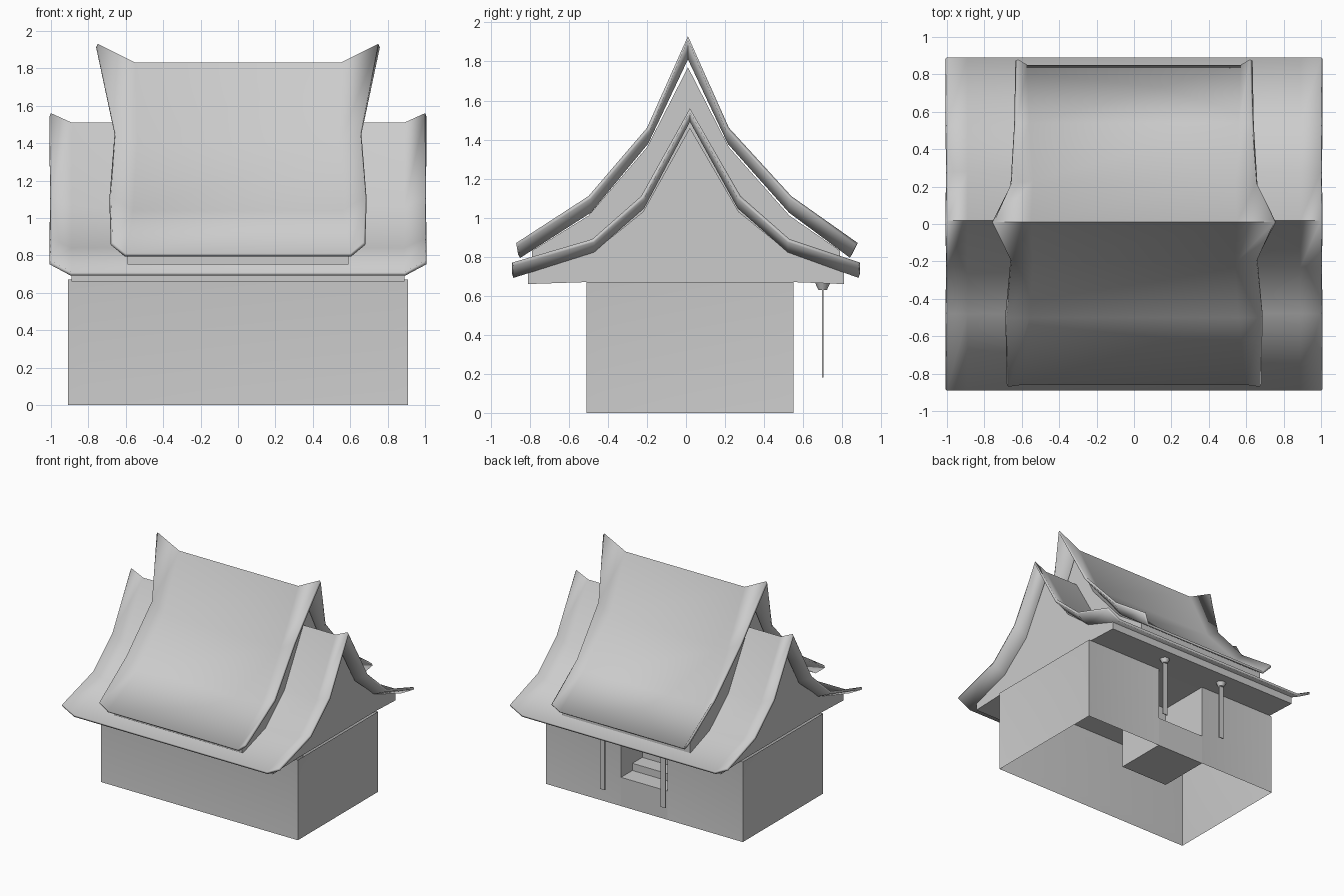
import bpy, bmesh, math

if "Cube" in bpy.data.objects:
    bpy.data.objects.remove(bpy.data.objects["Cube"])


def finish(name, bm, angle=35):
    bmesh.ops.recalc_face_normals(bm, faces=bm.faces)
    mesh = bpy.data.meshes.new(name)
    bm.to_mesh(mesh)
    bm.free()
    ob = bpy.data.objects.new(name, mesh)
    bpy.context.collection.objects.link(ob)
    bpy.ops.object.select_all(action='DESELECT')
    ob.select_set(True)
    bpy.context.view_layer.objects.active = ob
    bpy.ops.object.shade_smooth_by_angle(angle=math.radians(angle))
    return ob


def box(name, x, y, z):
    bm = bmesh.new()
    bmesh.ops.create_cube(bm, size=1)
    for v in bm.verts:
        v.co = [(a[0] + a[1]) / 2 + c * (a[1] - a[0]) for a, c in zip((x, y, z), v.co)]
    return finish(name, bm)


def roof(name, edge, middle, thick):
    """Curved roof sheet: (x, y, z) rows at the flared ends and at the flat middle."""
    bm = bmesh.new()
    rows = []
    for (ex, ey, ez), (mx, my, mz) in zip(edge, middle):
        rows.append([bm.verts.new(p) for p in
                     ((-ex, ey, ez), (-mx, my, mz), (mx, my, mz), (ex, ey, ez))])
    for a, b in zip(rows, rows[1:]):
        for i in range(3):
            bm.faces.new((a[i], a[i + 1], b[i + 1], b[i]))
    ob = finish(name, bm)
    # make the sheet face up so it thickens downwards
    if sum(p.normal.z for p in ob.data.polygons) < 0:
        ob.data.flip_normals()
    mod = ob.modifiers.new('thickness', 'SOLIDIFY')
    mod.thickness = thick
    mod.offset = -1
    return ob


def prism(name, profile, half):
    """Closed (y, z) profile stretched along x."""
    bm = bmesh.new()
    f = bm.faces.new([bm.verts.new((-half, y, z)) for y, z in profile])
    g = bmesh.ops.extrude_face_region(bm, geom=[f])['geom']
    bmesh.ops.translate(bm, vec=(2 * half, 0, 0),
                        verts=[v for v in g if isinstance(v, bmesh.types.BMVert)])
    return finish(name, bm)


# walls with an entrance recess at the back, open underneath, inset panels
bm = bmesh.new()
plan = [(-.91, -.51), (.91, -.51), (.91, .55), (.215, .55),
        (.215, .12), (-.215, .12), (-.215, .55), (-.91, .55)]
low = [bm.verts.new((x, y, 0)) for x, y in plan]
top = [bm.verts.new((x, y, .67)) for x, y in plan]
walls = []
for i in range(8):
    j = (i + 1) % 8
    walls.append(bm.faces.new((low[i], low[j], top[j], top[i])))
bm.normal_update()
bmesh.ops.inset_individual(bm, faces=[walls[i] for i in (0, 1, 2, 6, 7)],
                           thickness=.115, depth=-.008)
finish('house_walls', bm)

# entrance steps
for i, (y0, y1, z) in enumerate(((.40, .55, .24), (.27, .40, .30), (.12, .27, .35))):
    box(f'entrance_step_{i + 1}', (-.215, .215), (y0, y1), (0, z))

# lower roof
roof('lower_roof',
     [(1, -.89, .77), (1, -.48, .89), (1, -.23, 1.11), (1, .02, 1.56),
      (1, .28, 1.11), (1, .53, .89), (1, .89, .77)],
     [(.89, -.89, .71), (.89, -.48, .84), (.89, -.23, 1.06), (.89, .02, 1.51),
      (.89, .28, 1.06), (.89, .53, .84), (.89, .89, .71)], .02)

# gable and eave body under the lower roof
prism('lower_gable', [(-.81, .66), (-.81, .72), (-.48, .82), (-.22, 1.03), (.02, 1.46),
                      (.27, 1.03), (.53, .82), (.81, .72), (.81, .66),
                      (.55, .67), (-.51, .67)], .89)

# upper roof
roof('upper_roof',
     [(.67, -.87, .87), (.68, -.5, 1.11), (.655, -.2, 1.46), (.75, .01, 1.93),
      (.655, .22, 1.46), (.63, .54, 1.11), (.62, .88, .87)],
     [(.6, -.86, .81), (.56, -.5, 1.04), (.54, -.21, 1.39), (.55, .01, 1.83),
      (.54, .23, 1.39), (.56, .54, 1.04), (.57, .85, .81)], .02)

# gable and eave body under the upper roof
prism('upper_gable', [(-.79, .75), (-.79, .83), (-.5, 1.01), (-.2, 1.36), (.01, 1.77),
                      (.22, 1.36), (.53, 1.01), (.79, .83), (.79, .75)], .59)

# thin porch posts with caps under the back eave
for side, x in (('left', .28), ('right', -.28)):
    box(f'porch_post_{side}', (x - .022, x + .022), (.697, .705), (.18, .65))
    bm = bmesh.new()
    bmesh.ops.create_cone(bm, cap_ends=True, segments=12, radius1=.022, radius2=.045, depth=.05)
    bmesh.ops.translate(bm, verts=bm.verts, vec=(x, .70, .655))
    finish(f'post_cap_{side}', bm)
